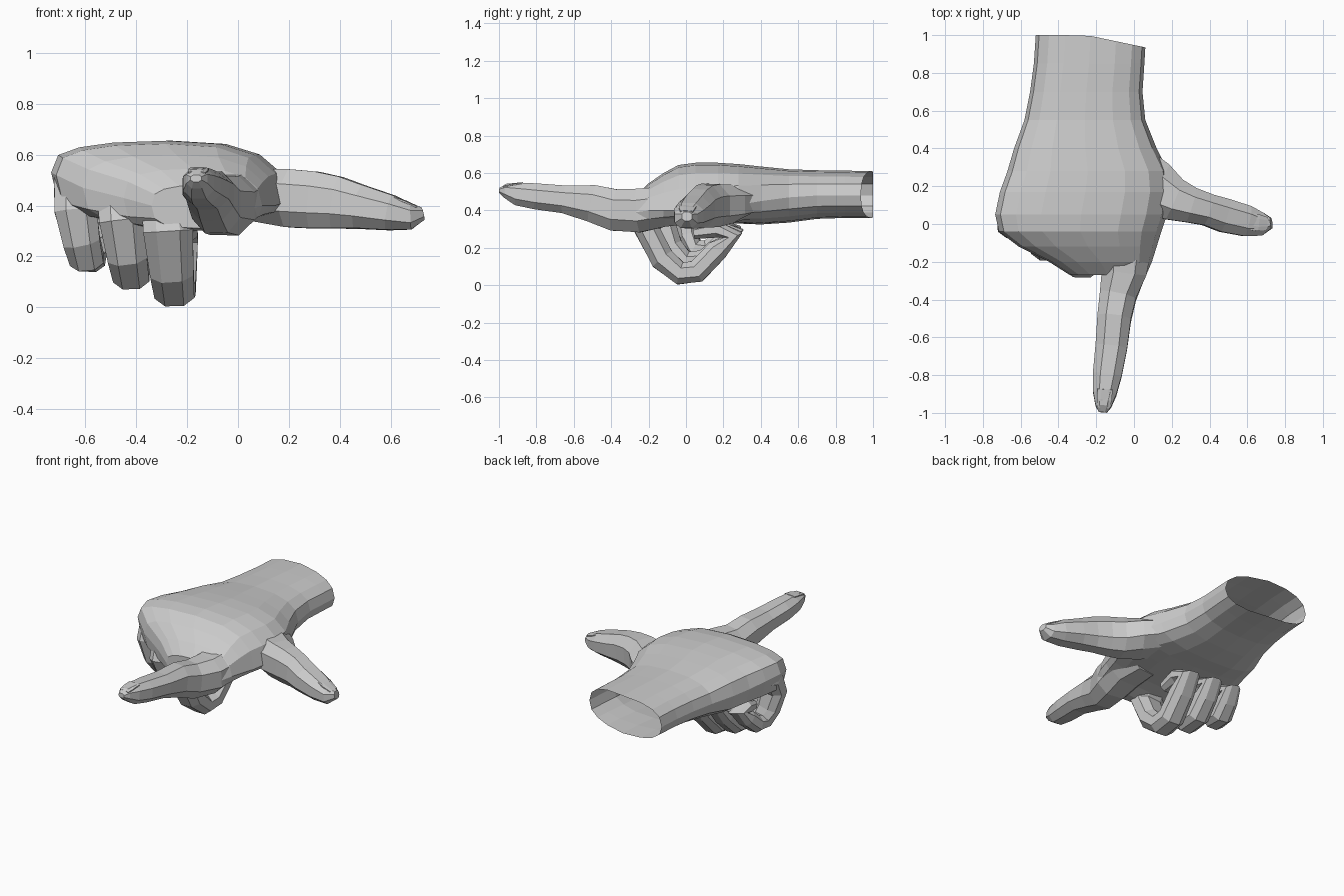
import bpy, bmesh, math
from mathutils import Vector


def skin(name, loops):
    """Closed mesh through equal-length loops of points."""
    bm = bmesh.new()
    rings = [[bm.verts.new(p) for p in loop] for loop in loops]
    n = len(rings[0])
    for a, b in zip(rings, rings[1:]):
        for i in range(n):
            j = (i + 1) % n
            bm.faces.new((a[i], a[j], b[j], b[i]))
    bm.faces.new(rings[0][::-1])
    bm.faces.new(rings[-1])
    bmesh.ops.recalc_face_normals(bm, faces=bm.faces)
    mesh = bpy.data.meshes.new(name)
    bm.to_mesh(mesh)
    bm.free()
    obj = bpy.data.objects.new(name, mesh)
    bpy.context.collection.objects.link(obj)
    return obj


def soft(v, power):
    return math.copysign(abs(v) ** power, v)


def finger(name, rings, side, sides=8):
    """Tube through (x, y, z, half width, half height) rings."""
    side = Vector(side)
    pts = [Vector(r[:3]) for r in rings]
    loops = []
    for i, (p, r) in enumerate(zip(pts, rings)):
        d0 = (p - pts[max(i - 1, 0)]).normalized()
        d1 = (pts[min(i + 1, len(pts) - 1)] - p).normalized()
        t = (d0 + d1).normalized()
        s = (side - t * side.dot(t)).normalized()
        u = t.cross(s)
        loop = []
        for k in range(sides):
            a = math.tau * (k + 0.5) / sides
            loop.append(p + s * r[3] * soft(math.cos(a), .85) * 1.06
                        + u * r[4] * soft(math.sin(a), .85) * 1.06)
        loops.append(loop)
    return skin(name, loops)


# palm and wrist: y, left x, right x, bottom z, top z, left edge z, right edge z
palm_sections = [
    (1.00, -.52, .06, .36, .61, .48, .48),
    (.85, -.53, .055, .36, .613, .48, .48),
    (.70, -.55, .045, .355, .615, .48, .48),
    (.55, -.58, .06, .335, .62, .48, .47),
    (.40, -.635, .12, .325, .635, .49, .45),
    (.28, -.67, .18, .33, .648, .50, .43),
    (.17, -.71, .195, .33, .655, .52, .42),
    (.05, -.735, .175, .33, .655, .53, .41),
    (-.04, -.715, .145, .33, .643, .52, .40),
    (-.12, -.61, .12, .32, .60, .47, .40),
    (-.20, -.45, .095, .30, .545, .43, .40),
    (-.27, -.34, .065, .31, .48, .40, .39),
]
loops = []
for y, xl, xr, zb, zt, zl, zr in palm_sections:
    loop = []
    for k in range(16):
        a = math.tau * k / 16
        c, s = math.cos(a), math.sin(a)
        c, s = soft(c, .8), soft(s, .6 if c < 0 and y < .5 else .8)
        f = (c + 1) / 2
        edge = zl + (zr - zl) * f
        z = edge + abs(s) * ((zt if s > 0 else zb) - edge)
        x = xl + (xr - xl) * f
        slant = .065 * max(0, (x + .25) / .31) if y == 1 else 0
        loop.append((x, y - slant, z))
    loops.append(loop)
hand = skin("pointing_hand", loops)

# straight index finger
parts = [finger("index_finger", [
    (-.06, .04, .43, .12, .1), (-.045, -.12, .42, .14, .108),
    (-.052, -.25, .4, .12, .118), (-.085, -.38, .402, .098, .112),
    (-.105, -.5, .437, .09, .1), (-.12, -.65, .459, .085, .075),
    (-.142, -.8, .475, .077, .07), (-.155, -.9, .488, .062, .062),
    (-.162, -.965, .505, .042, .038), (-.165, -.997, .507, .022, .014),
], (1, 0, 0))]

# outstretched thumb
parts.append(finger("thumb", [
    (-.02, .26, .45, .17, .09), (.11, .185, .437, .15, .105),
    (.21, .13, .428, .115, .115), (.3, .1, .422, .095, .113),
    (.39, .075, .412, .085, .103), (.48, .045, .395, .09, .087),
    (.6, .015, .372, .082, .07), (.68, 0, .357, .062, .052),
    (.727, .005, .368, .028, .025),
], (0, 1, 0)))

# three curled fingers: (knuckle, bend and tip paths), half width, half thickness
curled = {
    "middle_finger": ([(-.28, .02, .5), (-.28, -.14, .44), (-.275, -.21, .3),
                       (-.26, -.125, .14), (-.25, -.03, .063), (-.245, .06, .075),
                       (-.235, .17, .19), (-.225, .25, .27), (-.22, .16, .3),
                       (-.22, .04, .28)], .088, .066),
    "ring_finger": ([(-.46, .05, .5), (-.465, -.07, .45), (-.457, -.125, .34),
                     (-.435, -.075, .2), (-.42, .0, .125), (-.42, .1, .135),
                     (-.41, .19, .22), (-.4, .26, .285), (-.4, .17, .305),
                     (-.4, .07, .29)], .08, .062),
    "little_finger": ([(-.625, .1, .5), (-.636, .03, .48), (-.638, -.01, .38),
                       (-.615, .01, .26), (-.595, .05, .19), (-.59, .12, .19),
                       (-.575, .19, .25), (-.56, .25, .3), (-.56, .18, .315),
                       (-.56, .1, .3)], .075, .058),
}
for name, (path, w, h) in curled.items():
    wide = [1.1, 1.18, 1.12, .98, .9, .9, .85, .78, .7, .5]
    thick = [1.3, 1.3, 1.1, 1, .93, .93, .88, .78, .7, .5]
    parts.append(finger(name, [(*p, w * a, h * b) for p, a, b in zip(path, wide, thick)],
                        (1, 0, 0)))

# merge all parts into one skin
bpy.context.view_layer.objects.active = hand
for part in parts:
    mod = hand.modifiers.new("join", 'BOOLEAN')
    mod.operation, mod.solver, mod.object = 'UNION', 'EXACT', part
    mod.use_self = True
    bpy.ops.object.modifier_apply(modifier=mod.name)
    bpy.data.objects.remove(part)

# open wrist end
bm = bmesh.new()
bm.from_mesh(hand.data)
bm.normal_update()
ends = [f for f in bm.faces if f.normal.y > .8 and f.calc_center_median().y > .9]
bmesh.ops.delete(bm, geom=ends, context='FACES')
bm.to_mesh(hand.data)
bm.free()

# finger nails
finger("index_nail", [(-.153, -.875, .545, .04, .006), (-.157, -.93, .538, .04, .007),
                      (-.162, -.972, .528, .034, .006)], (1, 0, 0))
finger("thumb_nail", [(.62, .014, .428, .045, .006), (.66, .006, .413, .045, .007),
                      (.705, .003, .393, .034, .006)], (0, 1, 0))
